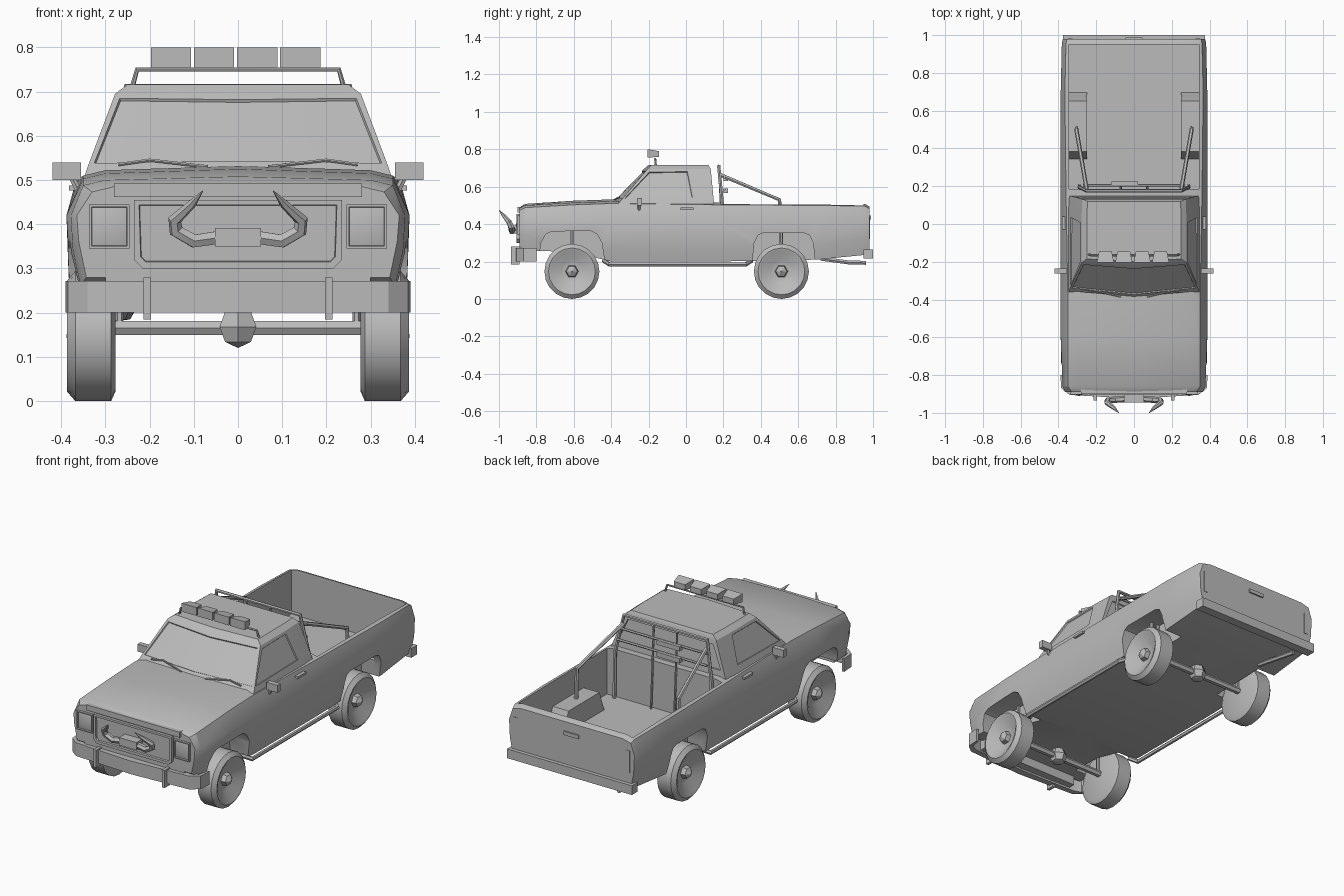
import bpy, bmesh, math
from mathutils import Vector, Matrix

cube = bpy.data.objects.get("Cube")
if cube:
    bpy.data.objects.remove(cube, do_unlink=True)

grey = bpy.data.materials.new("plain grey")
grey.use_nodes = True
COLOUR = (0.5, 0.5, 0.5, 1)
grey.diffuse_color = COLOUR
grey.node_tree.nodes["Principled BSDF"].inputs["Base Color"].default_value = COLOUR
parts = []


def link(name, mesh):
    mesh.materials.clear()
    mesh.materials.append(grey)
    ob = bpy.data.objects.new(name, mesh)
    bpy.context.collection.objects.link(ob)
    parts.append(ob)
    return ob


def finish(name, bm, mirror=False):
    if mirror:
        bmesh.ops.mirror(bm, geom=bm.verts[:] + bm.edges[:] + bm.faces[:],
                         axis='X', merge_dist=0.0005)
    bmesh.ops.recalc_face_normals(bm, faces=bm.faces)
    mesh = bpy.data.meshes.new(name)
    bm.to_mesh(mesh)
    bm.free()
    return link(name, mesh)


def box(name, lo, hi, mirror=False):
    bm = bmesh.new()
    lo, hi = Vector(lo), Vector(hi)
    bmesh.ops.create_cube(bm, size=1, matrix=Matrix.Translation((lo + hi) / 2)
                          @ Matrix.Diagonal((*(hi - lo), 1)))
    return finish(name, bm, mirror)


def loft(bm, rings, closed=True, caps=True):
    """Skin a list of equal point rings; returns the side faces ring by ring."""
    rows = [[bm.verts.new(p) for p in ring] for ring in rings]
    n = len(rows[0])
    sides = [[bm.faces.new((a[i], a[(i + 1) % n], b[(i + 1) % n], b[i]))
              for i in range(n if closed else n - 1)] for a, b in zip(rows, rows[1:])]
    if caps:
        bm.faces.new(rows[0])
        bm.faces.new(rows[-1])
    return sides


def prism(name, outline, a, b, axis='x', mirror=False):
    """Extrude an outline: (y, z) along x, or (x, y) along z."""
    place = {'x': lambda p, d: (d, *p), 'z': lambda p, d: (*p, d)}[axis]
    bm = bmesh.new()
    loft(bm, [[place(p, d) for p in outline] for d in (a, b)])
    return finish(name, bm, mirror)


def tube(name, points, radius, mirror=False, taper=None):
    curve = bpy.data.curves.new(name, 'CURVE')
    curve.dimensions = '3D'
    curve.bevel_depth = radius
    curve.bevel_resolution = 1
    curve.use_fill_caps = True
    for side in ((1, -1) if mirror else (1,)):
        spline = curve.splines.new('POLY')
        spline.points.add(len(points) - 1)
        for i, (x, y, z) in enumerate(points):
            spline.points[i].co = (side * x, y, z, 1)
            spline.points[i].radius = taper[i] if taper else 1
    temp = bpy.data.objects.new(name, curve)
    bpy.context.collection.objects.link(temp)
    mesh = bpy.data.meshes.new_from_object(temp.evaluated_get(bpy.context.evaluated_depsgraph_get()))
    bpy.data.objects.remove(temp)
    return link(name, mesh)


def cut(ob, cutters):
    for c in cutters:
        c.hide_render = True
        mod = ob.modifiers.new("cut", 'BOOLEAN')
        mod.operation, mod.solver, mod.object = 'DIFFERENCE', 'EXACT', c
    bpy.context.view_layer.update()
    mesh = bpy.data.meshes.new_from_object(ob.evaluated_get(bpy.context.evaluated_depsgraph_get()))
    ob.modifiers.clear()
    ob.data = mesh


# Lower body: half cross-sections (y, bottom, top, width, shoulder, crown), mirrored
stations = [(-.89, .28, .485, .94, .33, .005), (-.86, .26, .5, .975, .35, .008),
            (-.6, .25, .515, 1, .35, .01), (-.4, .2, .522, 1, .35, .01),
            (.17, .2, .515, 1, .36, 0), (.7, .21, .512, 1, .366, 0),
            (.955, .235, .508, .985, .36, 0), (.98, .24, .495, .97, .355, 0)]
bm = bmesh.new()
loft(bm, [[(x, y, z) for x, z in ((0, b), (.365 * w, b), (.383 * w, b + .08), (.388 * w, .42),
                                  (s, t - .012), (s - .05, t), (0, t + c))]
          for y, b, t, w, s, c in stations], closed=False, caps=False)
bmesh.ops.mirror(bm, geom=bm.verts[:] + bm.edges[:] + bm.faces[:], axis='X', merge_dist=0.0005)
bmesh.ops.holes_fill(bm, edges=[e for e in bm.edges if e.is_boundary])
body = finish("body", bm)

# Bed opening and wheel arches
front_arch = [(-.8, .1), (-.775, .3), (-.75, .345), (-.72, .36), (-.51, .365),
              (-.475, .345), (-.45, .3), (-.42, .1)]
rear_arch = [(.345, .1), (.365, .3), (.385, .34), (.41, .352), (.63, .352),
             (.66, .34), (.68, .3), (.7, .1)]
arches = [prism("arch_cutter", a, .26, .5, mirror=True) for a in (front_arch, rear_arch)]
bed = box("bed_cutter", (-.345, .185, .26), (.345, .95, .7))
wells = prism("bed_wheel_wells", [(.34, .25), (.385, .37), (.65, .37), (.7, .25)], .25, .36, mirror=True)
cut(body, [bed] + arches)
cut(wells, arches[1:])
for c in arches + [bed]:
    parts.remove(c)
    bpy.data.objects.remove(c, do_unlink=True)


# Cab with sunken windows
def cab_ring(z, x, front_mid, front, mid, back):
    half = [(x, front, z), (x, mid, z), (x * .985, back, z)]
    return [(0, front_mid, z)] + half + [(-px, py, pz) for px, py, pz in reversed(half)]


bm = bmesh.new()
sides = loft(bm, [cab_ring(.5, .35, -.415, -.37, .05, .15), cab_ring(.53, .34, -.385, -.345, .05, .148),
                  cab_ring(.695, .278, -.225, -.205, .02, .132), cab_ring(.716, .25, -.2, -.185, .015, .12)])
bmesh.ops.recalc_face_normals(bm, faces=bm.faces)
glass = sides[1]
for pane, edge in (([glass[0], glass[6]], .018), ([glass[1]], .02), ([glass[5]], .02), ([glass[3]], .03)):
    bmesh.ops.inset_region(bm, faces=pane, thickness=edge, depth=0)
    bmesh.ops.inset_region(bm, faces=pane, thickness=.003, depth=-.006)
finish("cab", bm)
tube("wipers", [(.07, -.385, .53), (.2, -.355, .545), (.27, -.36, .535)], .004, mirror=True)


# Grille and headlights: framed panels on the nose
def framed_panel(name, outline, y, depth, frame, sink, mirror=False, peak=0):
    bm = bmesh.new()
    loft(bm, [[(x, y + d, z) for x, z in outline] for d in (depth, 0)])
    bmesh.ops.recalc_face_normals(bm, faces=bm.faces)
    face = min(bm.faces, key=lambda f: f.calc_center_median().y)
    bmesh.ops.inset_region(bm, faces=[face], thickness=frame, depth=0)
    bmesh.ops.inset_region(bm, faces=[face], thickness=.002, depth=-sink)
    if peak:
        top = bmesh.ops.poke(bm, faces=[face])["verts"][0]
        top.co.y -= peak
    return finish(name, bm, mirror)


framed_panel("grille", [(-.215, .3), (.215, .3), (.235, .32), (.235, .455), (-.235, .455), (-.235, .32)],
             -.905, .03, .016, .01)
framed_panel("headlights", [(.245, .345), (.337, .345), (.337, .445), (.245, .445)],
             -.903, .04, .008, .008, True, .016)
box("hood_lip", (-.28, -.9, .462), (.28, -.87, .492))

# Bumpers
prism("front_bumper", [(0, -.925), (.34, -.905), (.385, -.87), (.39, -.8), (.378, -.8), (.368, -.86),
                       (.33, -.875), (0, -.885)], .2, .272, 'z', True)
box("bumper_guards", (.197, -.935, .185), (.214, -.89, .28), True)
box("rear_bumper", (-.375, .95, .215), (.375, 1, .265))
box("bumper_bracket", (-.3, -.89, .21), (.3, -.84, .29))
box("tailgate_handle", (-.045, .975, .425), (.045, .988, .445))
box("tail_lights", (.325, .97, .32), (.35, .983, .44), True)

# Horn ornament
tube("horns", [(.03, -.925, .372), (.1, -.93, .362), (.14, -.935, .385), (.143, -.945, .41),
               (.105, -.975, .445), (.08, -1, .475)], .017, True, (1, 1, 1, .9, .6, .08))
box("horn_mount", (-.052, -.945, .35), (.052, -.895, .392))

# Mirrors and door handles
box("mirrors", (.355, -.262, .5), (.42, -.235, .54), True)
tube("mirror_stalks", [(.355, -.25, .465), (.375, -.25, .505)], .008, True)
box("door_handles", (.36, -.03, .476), (.382, .04, .488), True)

# Roof light bar
tube("light_bar", [(-.242, -.16, .7), (-.228, -.165, .75), (.228, -.165, .75), (.242, -.16, .7)], .006)
for i in range(4):
    x = -.197 + i * .0975
    bm = bmesh.new()
    loft(bm, [[(x + e, -.205, .755), (x + .091 - e, -.205, .755),
               (x + .091 - e, -.205, .8), (x + e, -.205, .8)] if not e else
              [(x + e, -.145, .76), (x + .091 - e, -.145, .76),
               (x + .091 - e, -.145, .79), (x + e, -.145, .79)] for e in (0, .012)])
    finish("roof_light", bm)

# Roll bar, braces and rack in the bed
tube("roll_bar", [(-.29, .2, .26), (-.29, .195, .5), (-.25, .175, .71), (.25, .175, .71),
                  (.29, .195, .5), (.29, .2, .26)], .01)
tube("roll_bar_braces", [(.25, .18, .665), (.305, .5, .53), (.305, .51, .26)], .011, True)
tube("roll_bar_posts", [(.07, .175, .71), (.07, .2, .26)], .006, True)
for z in (.65, .585):
    tube("rack_bar", [(-.27, .205, z), (.27, .205, z)], .007)
    box("rack_block", (-.12, .2, z - .02), (.02, .225, z + .005))


# Wheels: lathe an (x, radius) profile around the axle
def lathe(name, profile, y, z, sides):
    bm = bmesh.new()
    loft(bm, [[(x, y + r * math.cos(k * math.tau / sides), z + r * math.sin(k * math.tau / sides))
               for k in range(sides)] for x, r in profile])
    return finish(name, bm, True)


for end, y in (("front", -.61), ("rear", .51)):
    lathe(end + "_wheels", [(.277, .125), (.287, .147), (.368, .147), (.387, .125),
                            (.384, .113), (.35, .06), (.348, .03)], y, .147, 20)
    lathe(end + "_hubs", [(.345, .036), (.372, .03), (.388, .004)], y, .147, 6)
    tube(end + "_axle", [(-.3, y, .165), (.3, y, .165)], .018)
    bm = bmesh.new()
    bmesh.ops.create_uvsphere(bm, u_segments=6, v_segments=4, radius=.048,
                              matrix=Matrix.Translation((0, y, .168)))
    finish(end + "_differential", bm)
    tube(end + "_struts", [(.268, y, .16), (.268, y, .37)], .009, True)

# Side steps and exhaust
tube("side_steps", [(.33, -.44, .205), (.372, -.41, .185), (.372, .32, .185), (.33, .35, .205)], .012, True)
tube("exhaust", [(-.24, .72, .215), (-.25, .87, .195), (-.27, .96, .193)], .012)

# Smooth shading with sharp edges kept
bpy.ops.object.select_all(action='DESELECT')
for ob in parts:
    ob.select_set(True)
bpy.context.view_layer.objects.active = parts[0]
bpy.ops.object.shade_smooth_by_angle(angle=math.radians(30))
